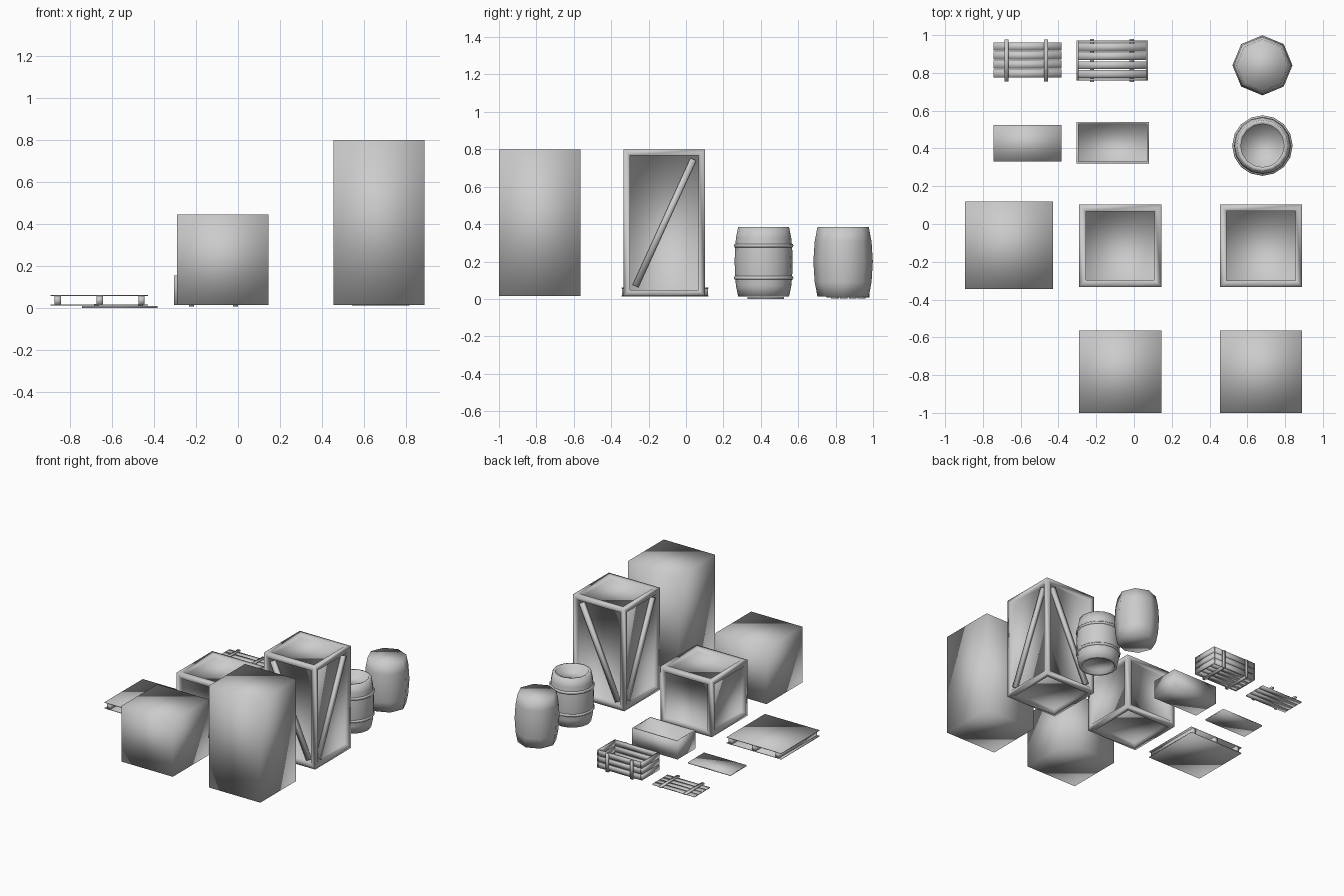
import bpy, bmesh, math
from mathutils import Matrix, Vector

if "Cube" in bpy.data.objects:
    bpy.data.objects.remove(bpy.data.objects["Cube"])


def finish(bm, name, smooth=True):
    me = bpy.data.meshes.new(name)
    bm.to_mesh(me)
    bm.free()
    for p in me.polygons:
        p.use_smooth = smooth
    ob = bpy.data.objects.new(name, me)
    bpy.context.collection.objects.link(ob)
    return ob


def add_box(bm, x0, x1, y0, y1, z0, z1, rot=Matrix()):
    c = Vector(((x0 + x1) / 2, (y0 + y1) / 2, (z0 + z1) / 2))
    m = Matrix.Translation(c) @ rot @ Matrix.Diagonal((x1 - x0, y1 - y0, z1 - z0, 1))
    bmesh.ops.create_cube(bm, size=1, matrix=m)


def boxes(name, specs):
    bm = bmesh.new()
    for s in specs:
        add_box(bm, *s)
    return finish(bm, name)


def recessed_box(name, dims, inset, depth, only_top=False):
    bm = bmesh.new()
    add_box(bm, *dims)
    bm.normal_update()
    faces = [f for f in bm.faces if not only_top or f.normal.z > 0.9]
    bmesh.ops.inset_individual(bm, faces=faces, thickness=inset)
    for f in faces:
        ext = bmesh.ops.extrude_discrete_faces(bm, faces=[f])["faces"][0]
        bmesh.ops.translate(bm, verts=ext.verts, vec=-ext.normal * depth)
    return finish(bm, name)


def lathe(name, profile, sides, x, y):
    bm = bmesh.new()
    rings = []
    for r, z in profile:
        rings.append([bm.verts.new((x + r * math.cos(2 * math.pi * i / sides),
                                    y + r * math.sin(2 * math.pi * i / sides), z))
                      for i in range(sides)])
    for a, b in zip(rings, rings[1:]):
        for i in range(sides):
            j = (i + 1) % sides
            bm.faces.new((a[i], a[j], b[j], b[i]))
    bm.faces.new(rings[0][::-1])
    bm.faces.new(rings[-1])
    return finish(bm, name)


# Plain simplified crates
boxes("plain_tall_crate", [(0.455, 0.89, -1, -0.565, 0.015, 0.80)])
boxes("plain_cube_crate", [(-0.29, 0.145, -1, -0.565, 0.015, 0.445)])

# Framed crates with recessed panels
recessed_box("framed_cube_crate", (-0.29, 0.145, -0.333, 0.102, 0.015, 0.445), 0.05, 0.03)
recessed_box("framed_tall_crate", (0.455, 0.89, -0.333, 0.102, 0.015, 0.80), 0.048, 0.03)

# Diagonal braces on the four sides of the tall crate
cx, cy, cz, off = 0.6725, -0.1155, 0.4075, 0.2
tilt, length = math.atan2(0.31, 0.68), 0.745
bm = bmesh.new()
for s in (-1, 1):
    add_box(bm, cx + s * off - 0.014, cx + s * off + 0.014, cy - 0.017, cy + 0.017,
            cz - length / 2, cz + length / 2, Matrix.Rotation(-s * tilt, 4, 'X'))
    add_box(bm, cx - 0.017, cx + 0.017, cy + s * off - 0.014, cy + s * off + 0.014,
            cz - length / 2, cz + length / 2, Matrix.Rotation(s * tilt, 4, 'Y'))
finish(bm, "tall_crate_braces")

# Pallet: two sheets and three beams
boxes("pallet_sheets", [(-0.895, -0.43, -0.345, 0.12, z, z + 0.005) for z in (0.012, 0.056)])
boxes("pallet_beams", [(x - 0.015, x + 0.015, -0.343, 0.118, 0.016, 0.057)
                       for x in (-0.86, -0.66, -0.46)])

# Small plain open box and its lid
recessed_box("plain_open_box", (-0.305, 0.08, 0.32, 0.54, 0.015, 0.155), 0.014, 0.125, True)
boxes("plain_lid", [(-0.745, -0.385, 0.33, 0.525, 0.0, 0.01)])

# Slatted open box
x0, x1, y0, y1 = -0.305, 0.075, 0.76, 0.972
slats = []
for i in range(4):
    y = y0 + 0.012 + i * 0.0475
    slats.append((x0 + 0.01, x1 - 0.01, y, y + 0.042, 0.018, 0.028))
for i in range(3):
    z0 = 0.018 + i * 0.0465
    z1 = z0 + 0.042
    for x in (x0, x1 - 0.011):
        slats.append((x, x + 0.011, y0, y1, z0, z1))
    for y in (y0, y1 - 0.011):
        slats.append((x0 + 0.011, x1 - 0.011, y, y + 0.011, z0, z1))
boxes("slatted_box_slats", slats)

# Battens wrapping the slatted box
battens = []
for x in (-0.222, -0.012):
    a, b = x - 0.011, x + 0.011
    battens += [(a, b, y0 - 0.008, y0, 0.008, 0.15), (a, b, y1, y1 + 0.008, 0.008, 0.15),
                (a, b, y0, y1, 0.008, 0.018)]
boxes("slatted_box_battens", battens)

# Slatted lid
boxes("slatted_lid_slats", [(-0.745, -0.385, 0.775 + i * 0.0477, 0.817 + i * 0.0477, 0.002, 0.01)
                            for i in range(4)])
boxes("slatted_lid_battens", [(x - 0.011, x + 0.011, 0.755, 0.978, 0.009, 0.019)
                              for x in (-0.675, -0.465)])

# Detailed barrel with recessed ends and two hoops
lathe("barrel", [(0.114, 0.045), (0.114, 0.012), (0.136, 0.012), (0.148, 0.07), (0.153, 0.13),
                 (0.155, 0.2), (0.153, 0.265), (0.148, 0.325), (0.136, 0.385),
                 (0.114, 0.385), (0.114, 0.35)], 16, 0.68, 0.415)
for n, z in (("lower_hoop", 0.112), ("upper_hoop", 0.285)):
    bpy.ops.mesh.primitive_torus_add(major_segments=16, minor_segments=6, major_radius=0.149,
                                     minor_radius=0.011, location=(0.68, 0.415, z))
    bpy.context.object.name = n
    bpy.ops.object.shade_smooth()

# Simplified eight-sided barrel
lathe("plain_barrel", [(0.137, 0.012), (0.152, 0.09), (0.159, 0.2), (0.152, 0.307),
                       (0.137, 0.385)], 8, 0.68, 0.84)
